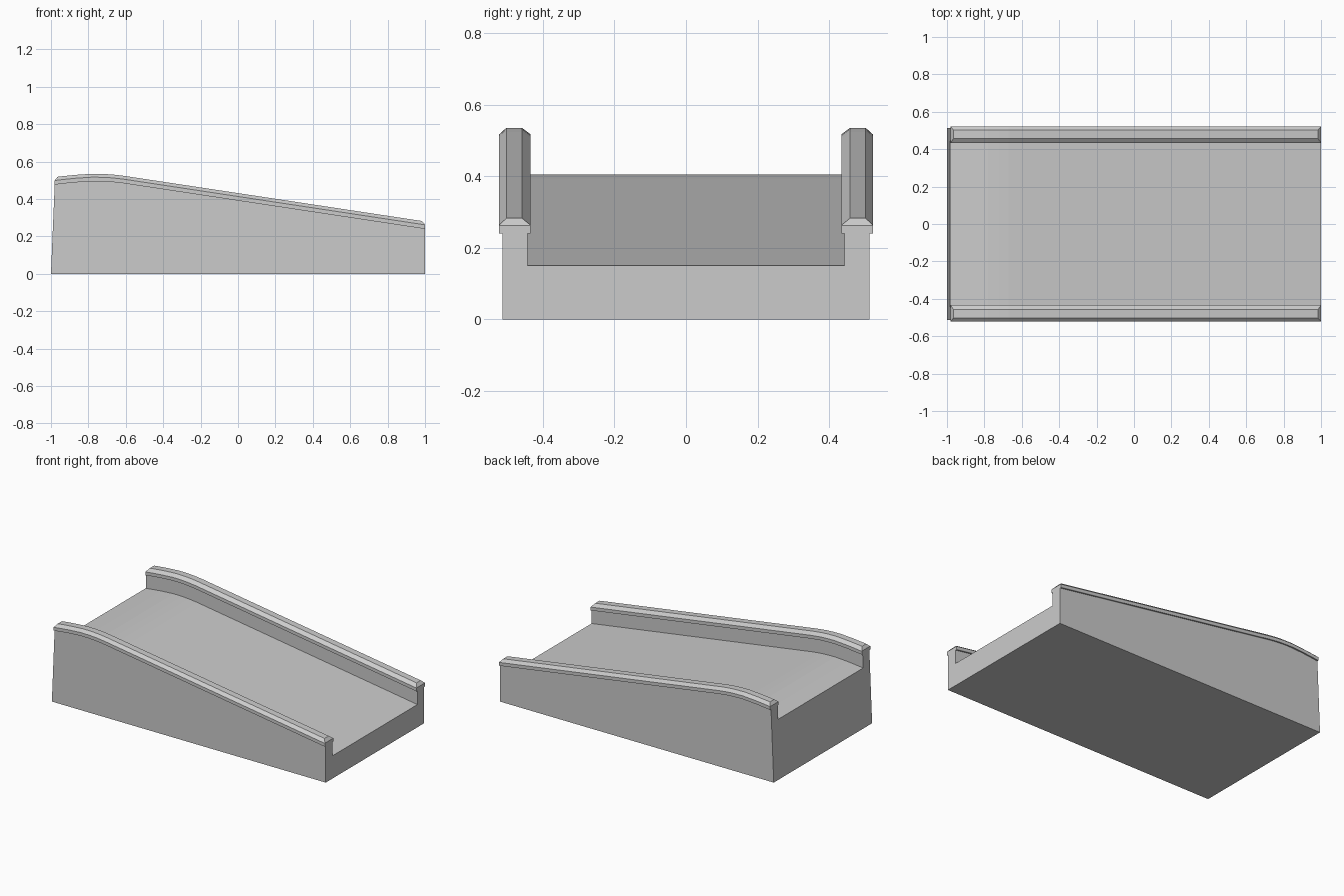
import bpy, bmesh

if "Cube" in bpy.data.objects:
    bpy.data.objects.remove(bpy.data.objects["Cube"])

# Deck height along the ramp (x, z)
DECK = [(-0.98, 0.387), (-0.93, 0.393), (-0.87, 0.399), (-0.78, 0.405),
        (-0.72, 0.404), (-0.67, 0.401), (-0.61, 0.394), (1.0, 0.150)]


def deck_z(x):
    for (x0, z0), (x1, z1) in zip(DECK, DECK[1:]):
        if x <= x1:
            break
    return z0 + (z1 - z0) * (x - x0) / (x1 - x0)


def loft(name, rings):
    """Skin matching closed rings of points and close both ends."""
    bm = bmesh.new()
    loops = [[bm.verts.new(p) for p in ring] for ring in rings]
    n = len(loops[0])
    for a, b in zip(loops, loops[1:]):
        for i in range(n):
            j = (i + 1) % n
            bm.faces.new((a[i], a[j], b[j], b[i]))
    bm.faces.new(loops[0])
    bm.faces.new(loops[-1])
    bmesh.ops.recalc_face_normals(bm, faces=bm.faces)
    mesh = bpy.data.meshes.new(name)
    bm.to_mesh(mesh)
    bm.free()
    obj = bpy.data.objects.new(name, mesh)
    bpy.context.collection.objects.link(obj)
    return obj


OUT, INN, WALL = 0.513, 0.443, 0.09

# Ramp body: U-shaped section, with the high end leaning slightly inward
rings = []
for k, (x, d) in enumerate(DECK):
    section = [(-OUT, 0), (-OUT, d + WALL), (-INN, d + WALL), (-INN, d),
               (INN, d), (INN, d + WALL), (OUT, d + WALL), (OUT, 0)]
    lean = 0.02 / (d + WALL) if k == 0 else 0
    rings.append([(x - lean * (d + WALL - z), y, z) for y, z in section])
loft("ramp_body", rings)

# Coping along each side wall: chamfered top edges and chamfered ends
xs = [-0.98, -0.965] + [x for x, _ in DECK[1:-1]] + [0.983, 1.0]
for side, name in ((-1, "coping_front"), (1, "coping_back")):
    rings = []
    for k, x in enumerate(xs):
        d = deck_z(x)
        end = k in (0, len(xs) - 1)
        top = d + (0.113 if end else 0.13)
        shoulder = d + 0.112
        a, b = (0.434, 0.522) if end else (0.458, 0.502)
        rings.append([(x, side * y, z) for y, z in
                      ((0.434, d + WALL), (0.434, shoulder), (a, top),
                       (b, top), (0.522, shoulder), (0.522, d + WALL))])
    loft(name, rings)
